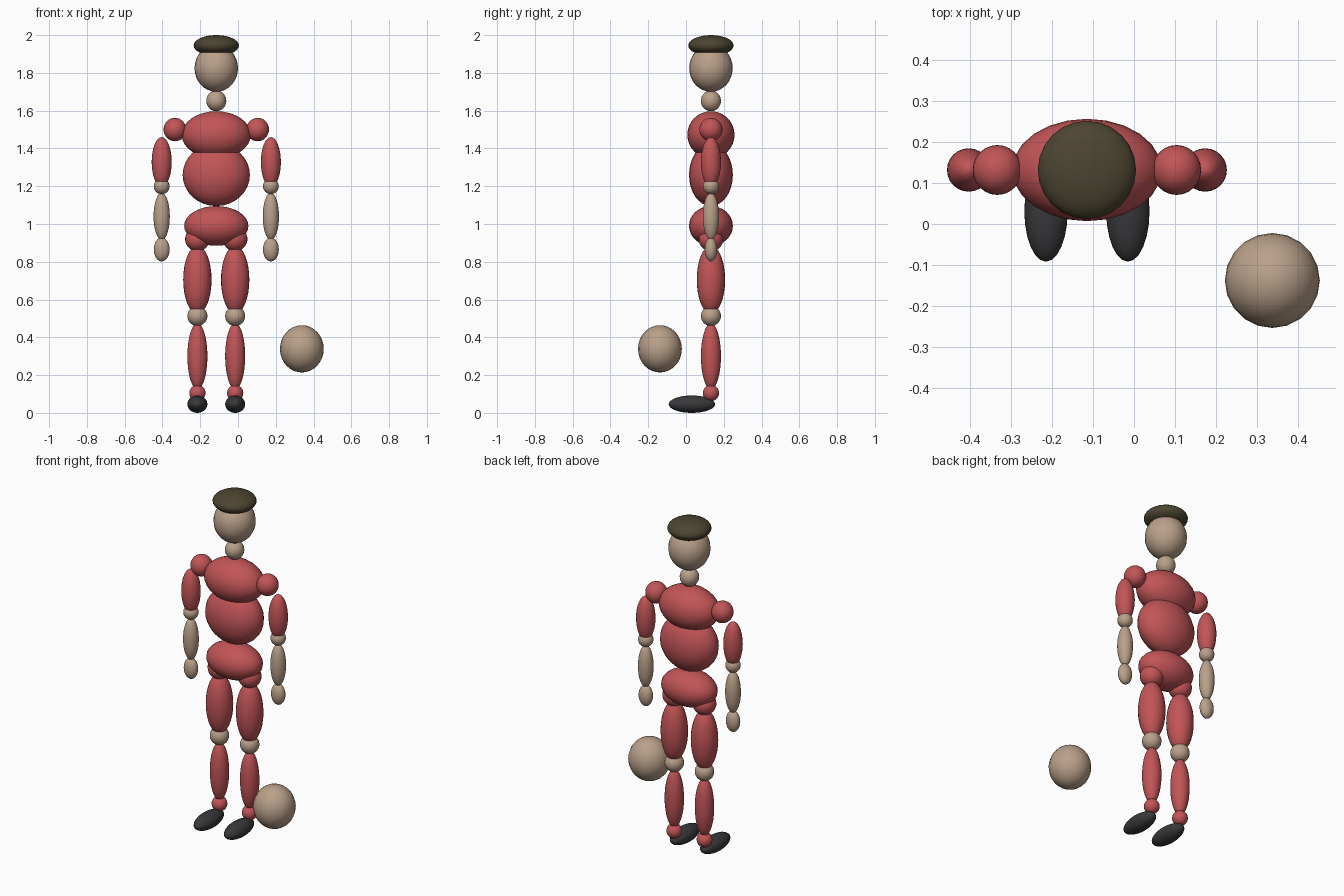
import bpy

if "Cube" in bpy.data.objects:
    bpy.data.objects.remove(bpy.data.objects["Cube"])

CX, CY = -0.115, 0.132   # centre line of the figure


def material(name, rgb):
    m = bpy.data.materials.new(name)
    m.diffuse_color = (*rgb, 1.0)
    m.use_nodes = True
    m.node_tree.nodes["Principled BSDF"].inputs["Base Color"].default_value = m.diffuse_color
    return m


RED = material("red cloth", (0.54, 0.09, 0.095))
SKIN = material("tan skin", (0.49, 0.355, 0.253))
HAT = material("dark olive", (0.073, 0.059, 0.03))
SHOE = material("charcoal", (0.04, 0.04, 0.043))


def ellipsoid(name, centre, radii, mat, segments=24):
    bpy.ops.mesh.primitive_uv_sphere_add(segments=segments, ring_count=16,
                                         radius=1, location=centre)
    ob = bpy.context.object
    ob.name = name
    ob.scale = radii
    bpy.ops.object.transform_apply(location=False, rotation=False, scale=True)
    bpy.ops.object.shade_smooth()
    ob.data.materials.append(mat)
    return ob


# Head, neck and torso: name, height, radii, colour
for name, z, radii, mat in [
    ("hat", 1.945, (0.12, 0.12, 0.055), HAT),
    ("head", 1.825, (0.115, 0.115, 0.125), SKIN),
    ("neck", 1.652, (0.053, 0.053, 0.055), SKIN),
    ("chest", 1.472, (0.183, 0.125, 0.125), RED),
    ("belly", 1.26, (0.178, 0.116, 0.165), RED),
    ("pelvis", 0.99, (0.17, 0.116, 0.105), RED),
]:
    ellipsoid(name, (CX, CY, z), radii, mat)

# Limbs, mirrored: name, side offset, y, height, radii, colour
for side, s in (("left", 1), ("right", -1)):
    for name, dx, y, z, radii, mat in [
        ("shoulder", 0.219, CY, 1.50, (0.06, 0.061, 0.062), RED),
        ("upper_arm", 0.289, CY, 1.328, (0.053, 0.053, 0.132), RED),
        ("elbow", 0.289, CY, 1.20, (0.042, 0.042, 0.042), SKIN),
        ("forearm", 0.289, CY, 1.04, (0.043, 0.043, 0.125), SKIN),
        ("hand", 0.289, CY, 0.865, (0.042, 0.033, 0.063), SKIN),
        ("hip", 0.10, CY, 0.92, (0.065, 0.065, 0.064), RED),
        ("thigh", 0.10, CY, 0.705, (0.075, 0.075, 0.18), RED),
        ("knee", 0.10, CY, 0.513, (0.053, 0.053, 0.053), SKIN),
        ("shin", 0.10, CY, 0.30, (0.053, 0.053, 0.175), RED),
        ("ankle", 0.10, CY, 0.105, (0.043, 0.043, 0.043), RED),
        ("foot", 0.10, 0.031, 0.046, (0.053, 0.123, 0.046), SHOE),
    ]:
        ellipsoid(f"{side}_{name}", (CX + s * dx, y, z), radii, mat)

# Ball floating in front of the figure
ellipsoid("ball", (0.338, -0.138, 0.339), (0.116, 0.116, 0.125), SKIN, segments=20)
